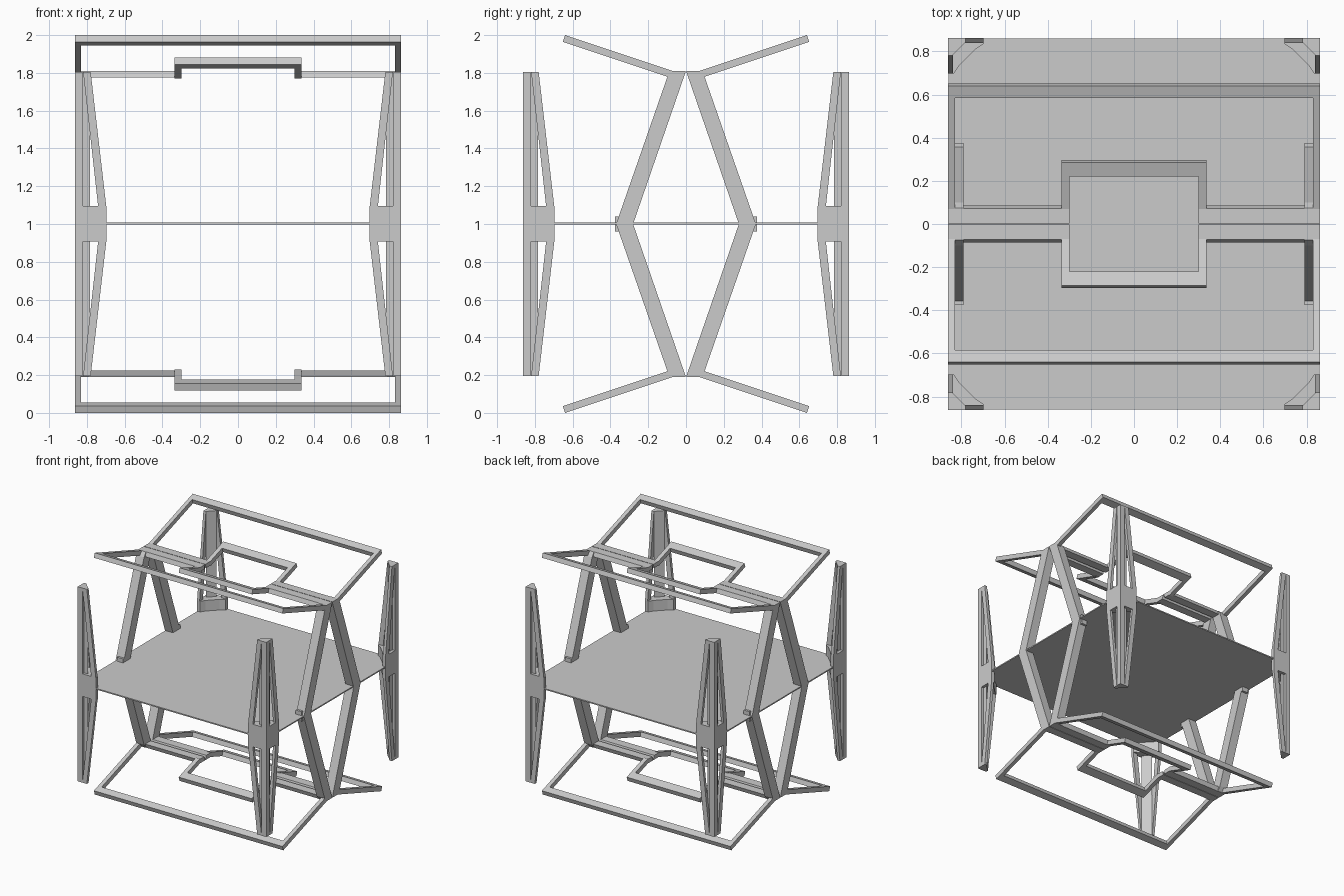
import bpy, bmesh
from mathutils import Vector

if "Cube" in bpy.data.objects:
    bpy.data.objects.remove(bpy.data.objects["Cube"])

# All parts share the origin (0, 0, 1), so mirroring gives the other quarters.


def prism(name, pts, axis, a, b, mirror):
    """Extrude a 2D profile along an axis from a to b and mirror it."""
    def place(p, t):
        u, v = p
        return {'x': (t, u, v), 'y': (u, t, v), 'z': (u, v, t)}[axis]
    bm = bmesh.new()
    face = bm.faces.new([bm.verts.new(place(p, a)) for p in pts])
    ext = bmesh.ops.extrude_face_region(bm, geom=[face])
    move = Vector(place((0, 0), b - a))
    bmesh.ops.translate(bm, vec=move, verts=[g for g in ext['geom'] if isinstance(g, bmesh.types.BMVert)])
    bmesh.ops.recalc_face_normals(bm, faces=bm.faces)
    me = bpy.data.meshes.new(name)
    bm.to_mesh(me)
    bm.free()
    ob = bpy.data.objects.new(name, me)
    ob.location = (0, 0, 1)
    bpy.context.collection.objects.link(ob)
    if mirror:
        mod = ob.modifiers.new("mirror", 'MIRROR')
        mod.use_mirror_merge = False
        for i, ax in enumerate('xyz'):
            mod.use_axis[i] = ax in mirror
    return ob


def rect(u0, u1, v0, v1):
    return [(u0, v0), (u1, v0), (u1, v1), (u0, v1)]


W = 0.863

# middle sheet
prism("middle_sheet", rect(-0.86, 0.86, -0.86, 0.86), 'z', -0.003, 0.007, '')

# corner posts: column, middle block and tapering braces
prism("post_column", [(W, W), (0.82, W), (0.82, 0.84), (0.783, 0.84),
                      (0.84, 0.783), (0.84, 0.82), (W, 0.82)], 'z', -0.805, 0.805, 'xy')
prism("post_block", [(W, W), (0.697, W), (0.697, 0.835), (0.735, 0.81),
                     (0.81, 0.735), (0.835, 0.697), (W, 0.697)], 'z', -0.092, 0.095, 'xy')
brace = [(0.697, 0.09), (0.74, 0.09), (0.82, 0.805), (0.78, 0.805)]
prism("post_brace_front", brace, 'y', 0.84, W, 'xyz')
prism("post_brace_side", brace, 'x', 0.84, W, 'xyz')

# diamond side legs with their small feet
prism("side_leg", [(0.002, 0.805), (0.075, 0.81), (0.10, 0.775), (0.37, 0), (0.28, 0)],
      'x', 0.79, W, 'xyz')
prism("leg_foot", rect(0.335, 0.375, -0.04, 0.04), 'x', 0.79, 0.845, 'xy')

# ridge strips joining the side frames to the centre frame
prism("ridge_strip", [(0.002, 0.81), (0.072, 0.81), (0.085, 0.775), (0.014, 0.775)],
      'x', 0.30, W, 'xyz')


def wing(name, y1, bar, x0, x1):
    """Sloped open frame: two end rails and one long outer rail."""
    def top(y):
        return 0.81 + (y - 0.07) / 3

    def strip(a, b):
        return [(a, top(a)), (b, top(b)), (b + 0.012, top(b) - 0.036), (a + 0.012, top(a) - 0.036)]
    prism(name + "_end_rail", strip(0.06, y1), 'x', x0, x1, 'xyz')
    prism(name + "_long_rail", strip(y1 - bar, y1), 'x', -x0, x0, 'yz')


wing("outer_wing", 0.64, 0.055, 0.83, W)
wing("centre_frame", 0.285, 0.065, 0.30, 0.335)
